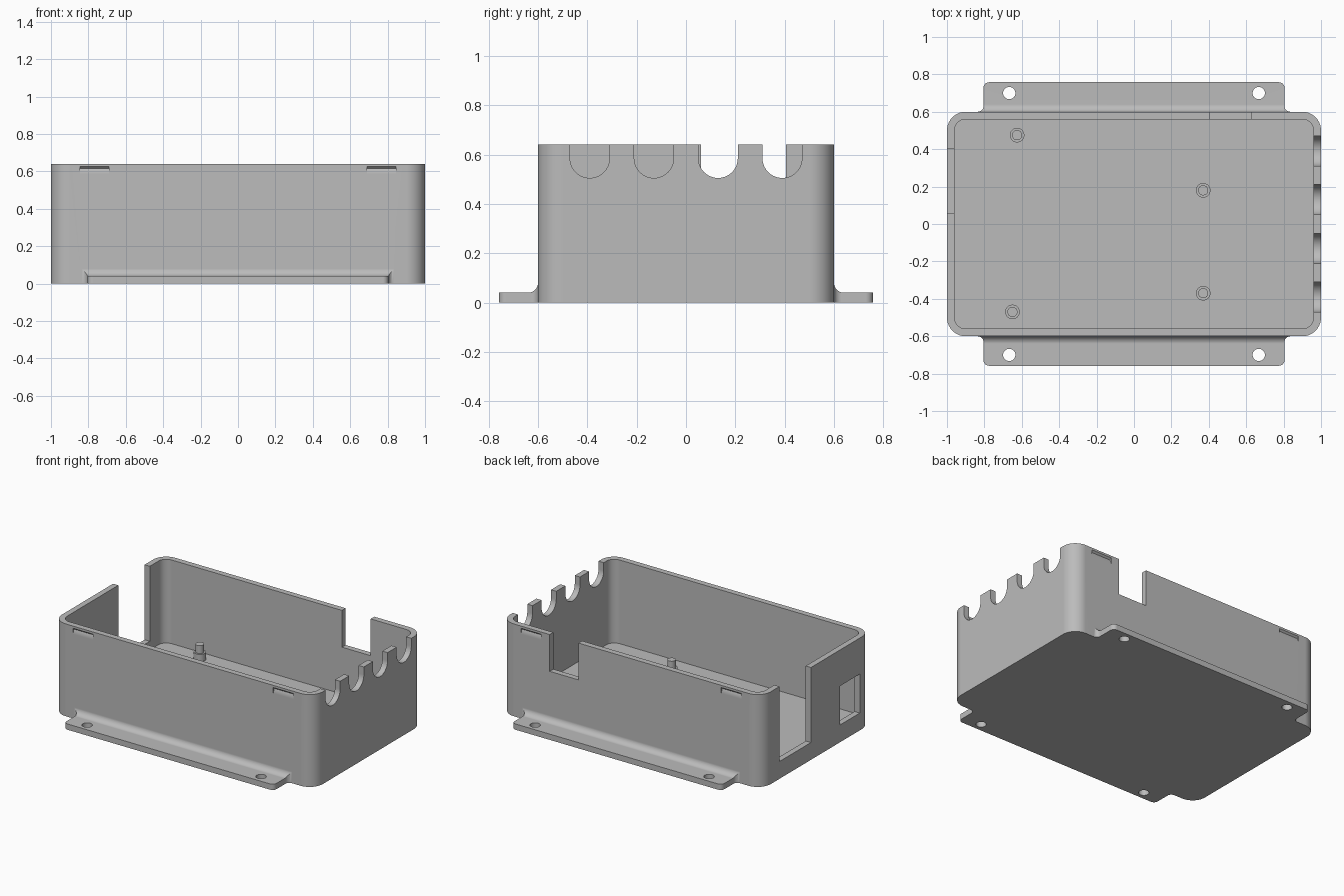
import bpy, bmesh, math

cube = bpy.data.objects.get("Cube")
if cube:
    bpy.data.objects.remove(cube, do_unlink=True)

LENGTH, WIDTH, HEIGHT = 2.0, 1.2, 0.64
WALL, FLOOR, RADIUS = 0.04, 0.06, 0.1
HX, HY = LENGTH / 2, WIDTH / 2
TOP = HEIGHT + 0.1

grey = bpy.data.materials.new("grey plastic")
grey.use_nodes = True
grey.diffuse_color = (0.5, 0.5, 0.5, 1)
grey.node_tree.nodes["Principled BSDF"].inputs["Base Color"].default_value = (0.5, 0.5, 0.5, 1)


def arc(cx, cy, r, start, end, n=10):
    """Points along an arc, angles in degrees."""
    angles = [math.radians(start + (end - start) * i / n) for i in range(n + 1)]
    return [(cx + r * math.cos(a), cy + r * math.sin(a)) for a in angles]


def rounded_rect(hx, hy, r):
    x, y = hx - r, hy - r
    return (arc(x, y, r, 0, 90) + arc(-x, y, r, 90, 180)
            + arc(-x, -y, r, 180, 270) + arc(x, -y, r, 270, 360))


def rect(a0, a1, b0, b1):
    return [(a0, b0), (a1, b0), (a1, b1), (a0, b1)]


def prism(name, outline, lo, hi, axis="z"):
    """Extrude a 2D outline along an axis; the outline uses the other two axes in order."""
    place = {"x": lambda a, b, t: (t, a, b),
             "y": lambda a, b, t: (a, t, b),
             "z": lambda a, b, t: (a, b, t)}[axis]
    bm = bmesh.new()
    low = [bm.verts.new(place(a, b, lo)) for a, b in outline]
    high = [bm.verts.new(place(a, b, hi)) for a, b in outline]
    bm.faces.new(low)
    bm.faces.new(high)
    n = len(low)
    for i in range(n):
        j = (i + 1) % n
        bm.faces.new((low[i], low[j], high[j], high[i]))
    bmesh.ops.recalc_face_normals(bm, faces=bm.faces)
    mesh = bpy.data.meshes.new(name)
    bm.to_mesh(mesh)
    bm.free()
    mesh.materials.append(grey)
    obj = bpy.data.objects.new(name, mesh)
    bpy.context.collection.objects.link(obj)
    return obj


def select(obj):
    bpy.ops.object.select_all(action="DESELECT")
    obj.select_set(True)
    bpy.context.view_layer.objects.active = obj


def combine(target, tool, operation):
    """Apply a boolean and remove the tool object."""
    tool.hide_render = True
    mod = target.modifiers.new("bool", "BOOLEAN")
    mod.operation, mod.solver, mod.object = operation, "EXACT", tool
    select(target)
    bpy.ops.object.modifier_apply(modifier=mod.name)
    bpy.data.objects.remove(tool, do_unlink=True)


# Tray with rounded corners
case = prism("case_body", rounded_rect(HX, HY, RADIUS), 0, HEIGHT)
combine(case, prism("cavity", rounded_rect(HX - WALL, HY - WALL, RADIUS - WALL),
                    FLOOR, TOP), "DIFFERENCE")

# Mounting flanges: filleted side profile trimmed to a flared plan outline
FX, FY, FT, FR = 0.805, 0.758, 0.04, 0.03
INNER = HY - 0.02
half = ([(FX + FR, INNER)] + arc(FX + FR, HY + FR, FR, 270, 180, 6)
        + arc(FX - FR, FY - FR, FR, 0, 90, 6))
plan = half + [(-x, y) for x, y in reversed(half)]
profile = ([(INNER, 0), (FY + 0.1, 0), (FY + 0.1, FT)]
           + arc(HY + FT, FT * 2, FT, 270, 180, 8) + [(INNER, FT * 2)])
for side in (1, -1):
    flange = prism("flange", [(x, side * y) for x, y in plan], -0.1, 0.2)
    combine(flange, prism("flange_profile", [(side * y, z) for y, z in profile],
                          -HX, HX, "x"), "INTERSECT")
    combine(case, flange, "UNION")
    for end in (1, -1):
        # Screw holes
        hole = arc(end * 0.667, side * 0.7, 0.033, 0, 345, 23)
        combine(case, prism("hole", hole, -0.1, 0.2), "DIFFERENCE")
        # Lid catch grooves near the rim
        groove = [(side * (HY + 0.01), 0.635), (side * HY, 0.625), (side * (HY - 0.012), 0.614),
                  (side * HY, 0.585), (side * (HY + 0.01), 0.576)]
        mid = end * 0.768
        combine(case, prism("groove", groove, mid - 0.078, mid + 0.078, "x"), "DIFFERENCE")

# Round-bottomed cable slots in the +x wall
for y in (-0.39, -0.13, 0.13, 0.39):
    slot = arc(y, 0.585, 0.08, 180, 360, 20) + [(y + 0.08, TOP), (y - 0.08, TOP)]
    combine(case, prism("cable_slot", slot, HX - 0.1, HX + 0.1, "x"), "DIFFERENCE")

# Tall opening and small window in the -x wall, notch in the back wall
combine(case, prism("opening", rect(0.06, 0.405, 0.12, TOP), -HX - 0.1, -HX + 0.1, "x"),
        "DIFFERENCE")
combine(case, prism("window", rect(-0.475, -0.26, 0.12, 0.39), -HX - 0.1, -HX + 0.1, "x"),
        "DIFFERENCE")
combine(case, prism("notch", rect(0.405, 0.625, 0.385, TOP), HY - 0.1, HY + 0.1, "y"),
        "DIFFERENCE")

# Stepped board posts
parts = [case]
for i, (x, y) in enumerate([(-0.625, 0.475), (0.37, 0.18), (0.37, -0.37), (-0.65, -0.47)]):
    post = prism(f"board_post_{i + 1}", arc(x, y, 0.039, 0, 345, 23), FLOOR - 0.02, 0.11)
    combine(post, prism("pin", arc(x, y, 0.027, 0, 345, 23), 0.08, 0.165), "UNION")
    parts.append(post)

for obj in parts:
    select(obj)
    bpy.ops.object.shade_smooth_by_angle(angle=math.radians(25))
    obj.modifiers.new("face weighted normals", "WEIGHTED_NORMAL").keep_sharp = True
